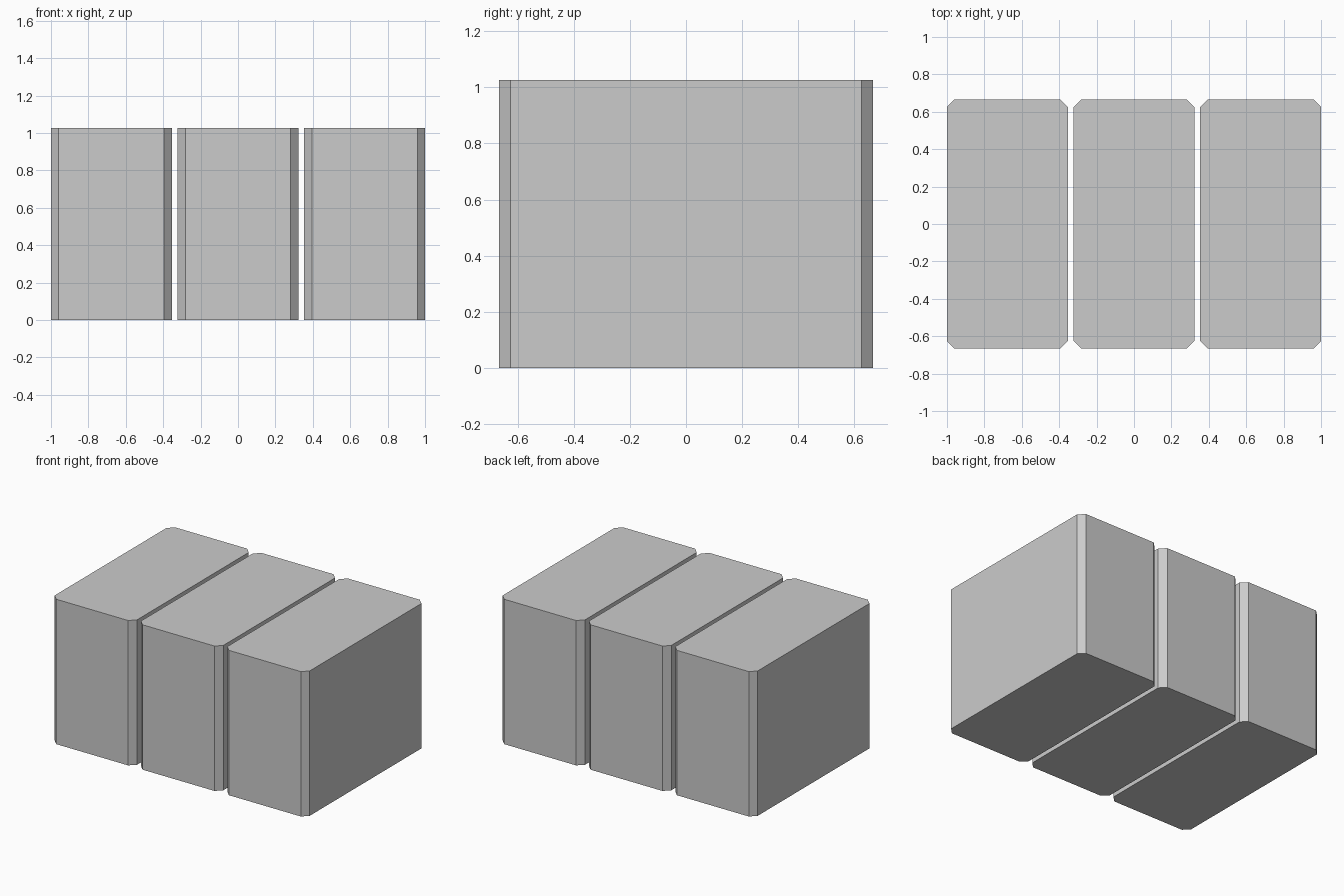
import bpy, bmesh

if "Cube" in bpy.data.objects:
    bpy.data.objects.remove(bpy.data.objects["Cube"])

WIDTH, DEPTH, HEIGHT = 0.646, 1.333, 1.027
PITCH = 0.677      # spacing between block centres
CHAMFER = 0.041    # cut on the four upright corners


def chamfered_block(name, x):
    w, d, c = WIDTH / 2, DEPTH / 2, CHAMFER
    # octagonal footprint, counter-clockwise
    outline = [(-w + c, -d), (w - c, -d), (w, -d + c), (w, d - c),
               (w - c, d), (-w + c, d), (-w, d - c), (-w, -d + c)]
    bm = bmesh.new()
    base = bm.faces.new([bm.verts.new((px, py, 0)) for px, py in outline])
    # extrude the footprint up, keeping the bottom closed
    top = bmesh.ops.extrude_face_region(bm, geom=[base], use_keep_orig=True)
    verts = [g for g in top["geom"] if isinstance(g, bmesh.types.BMVert)]
    bmesh.ops.translate(bm, verts=verts, vec=(0, 0, HEIGHT))
    bmesh.ops.recalc_face_normals(bm, faces=bm.faces)
    mesh = bpy.data.meshes.new(name)
    bm.to_mesh(mesh)
    bm.free()
    obj = bpy.data.objects.new(name, mesh)
    obj.location.x = x
    bpy.context.collection.objects.link(obj)


# three identical blocks side by side
for i, side in enumerate(("left", "middle", "right")):
    chamfered_block(side + "_block", (i - 1) * PITCH)
